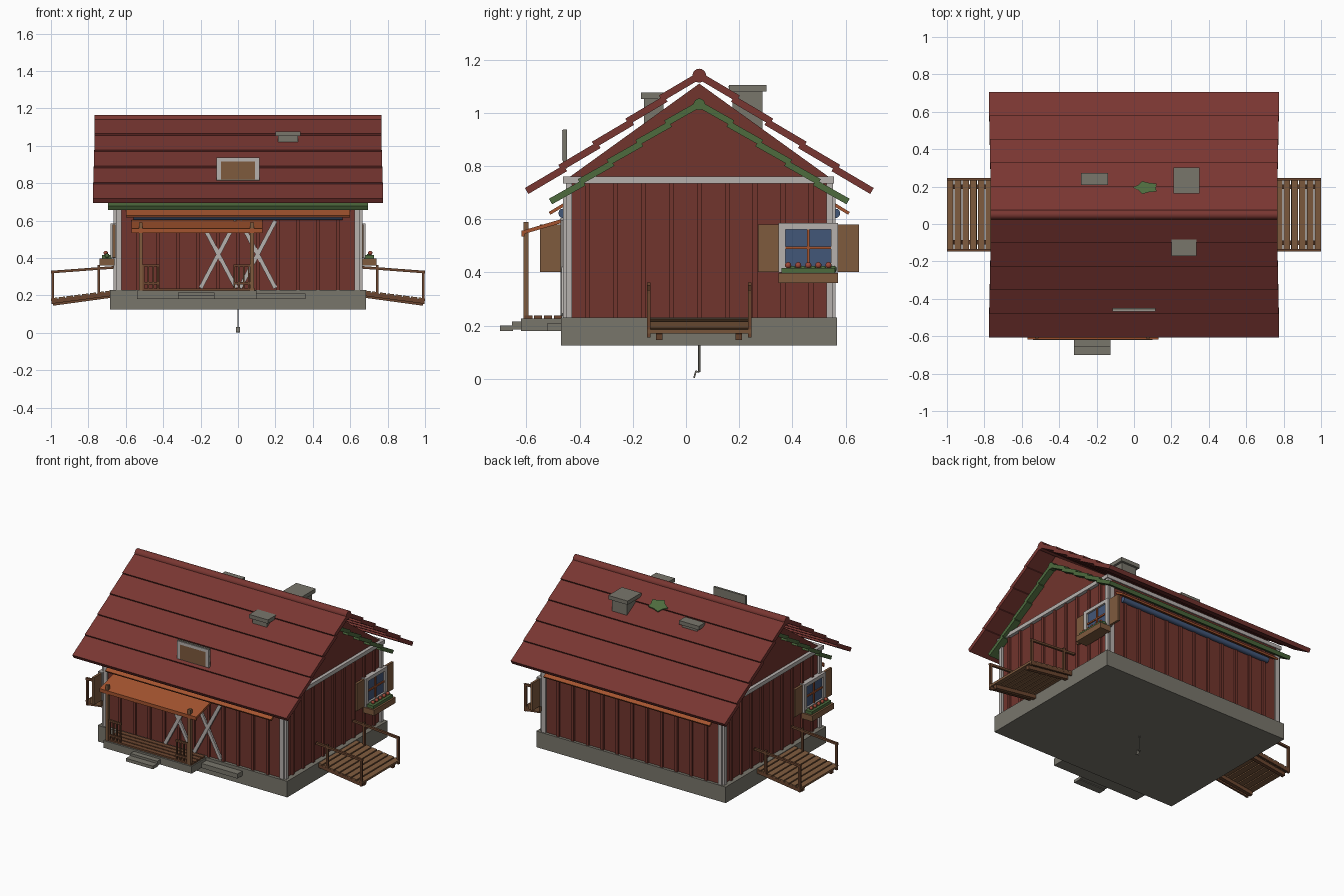
import bpy, bmesh, math
from mathutils import Vector, Matrix

old = bpy.data.objects.get("Cube")
if old:
    bpy.data.objects.remove(old, do_unlink=True)


def material(name, rgb):
    m = bpy.data.materials.new(name)
    m.use_nodes = True
    m.diffuse_color = (*rgb, 1)
    m.node_tree.nodes["Principled BSDF"].inputs["Base Color"].default_value = (*rgb, 1)
    return m


ROOF = material("roof red", (.19, .037, .031))
WALL = material("barn red", (.165, .035, .026))
GREEN = material("leaf green", (.075, .145, .048))
STONE = material("grey stone", (.19, .18, .148))
TRIM = material("pale trim", (.47, .44, .42))
WOOD = material("light wood", (.21, .103, .048))
DARK = material("dark wood", (.145, .06, .028))
ORANGE = material("orange wood", (.37, .088, .028))
BLUE = material("slate blue", (.055, .095, .19))
FLOWER = material("flower red", (.34, .065, .04))

MID = .05            # y of the ridge line
X, Y = Vector((1, 0, 0)), Vector((0, 1, 0))


class Part:
    """Collects simple solids into one named object."""

    def __init__(self, name, mat):
        self.name, self.mat, self.bm = name, mat, bmesh.new()

    def box(self, x0, x1, y0, y1, z0, z1):
        m = Matrix.Translation(((x0 + x1) / 2, (y0 + y1) / 2, (z0 + z1) / 2))
        m = m @ Matrix.Diagonal((x1 - x0, y1 - y0, z1 - z0, 1))
        bmesh.ops.create_cube(self.bm, size=1, matrix=m)
        return self

    def beam(self, p, q, width, thick, side=Y):
        p, q = Vector(p), Vector(q)
        d = q - p
        up = d.cross(side).normalized()
        m = Matrix((d, side * width, up * thick)).transposed().to_4x4()
        m.translation = (p + q) / 2
        bmesh.ops.create_cube(self.bm, size=1, matrix=m)
        return self

    def rod(self, p, q, r, n=12):
        p, q = Vector(p), Vector(q)
        m = (q - p).to_track_quat('Z', 'Y').to_matrix().to_4x4()
        m.translation = (p + q) / 2
        v = bmesh.ops.create_cone(self.bm, cap_ends=True, segments=n, radius1=r,
                                  radius2=r, depth=(q - p).length, matrix=m)["verts"]
        for f in {f for u in v for f in u.link_faces}:
            f.smooth = len(f.verts) == 4
        return self

    def ball(self, c, r):
        v = bmesh.ops.create_icosphere(self.bm, subdivisions=2, radius=r,
                                       matrix=Matrix.Translation(c))["verts"]
        for f in {f for u in v for f in u.link_faces}:
            f.smooth = True
        return self

    def prism(self, points, depth):
        f = self.bm.faces.new([self.bm.verts.new(p) for p in points])
        g = bmesh.ops.extrude_face_region(self.bm, geom=[f])["geom"]
        bmesh.ops.translate(self.bm, vec=depth,
                            verts=[v for v in g if isinstance(v, bmesh.types.BMVert)])
        return self

    def done(self, both_ends=False):
        bm = self.bm
        if both_ends:   # repeat on the other end, turned half way round
            g = bmesh.ops.duplicate(bm, geom=bm.verts[:] + bm.edges[:] + bm.faces[:])["geom"]
            bmesh.ops.rotate(bm, cent=(0, MID, 0), matrix=Matrix.Rotation(math.pi, 3, 'Z'),
                             verts=[v for v in g if isinstance(v, bmesh.types.BMVert)])
        bmesh.ops.recalc_face_normals(bm, faces=bm.faces[:])
        me = bpy.data.meshes.new(self.name)
        bm.to_mesh(me)
        bm.free()
        me.materials.append(self.mat)
        bpy.context.collection.objects.link(bpy.data.objects.new(self.name, me))


# Foundation and walls
Part("foundation", STONE).box(-.685, .685, -.47, .568, .125, .23).done()
outline = [(-.45, .23), (.55, .23), (.55, .75), (MID, 1.11), (-.45, .75)]
Part("walls", WALL).prism([(-.65, y, z) for y, z in outline], X * 1.3).done()

battens = Part("wall_battens", WALL)
for i in range(-5, 6):
    x = i * .107
    battens.box(x - .009, x + .009, -.462, .562, .23, .69)
for i in range(-4, 5):
    y = MID + i * .105
    battens.box(-.662, .662, y - .009, y + .009, .23, .735)
battens.done()

# Pale corner boards and the band under the gables
trim = Part("corner_trim", TRIM)
for x in (-1, 1):
    for y in (-1, 1):
        cx, cy = x * .652, MID + y * .49
        trim.box(cx - .014, cx + .014, cy - .012, cy + .012, .23, .74)
        cx, cy = x * .638, MID + y * .5
        trim.box(cx - .014, cx + .014, cy - .012, cy + .012, .23, .69)
trim.box(-.672, .672, -.463, .557, .735, .76)
trim.done()


# Two lapped roof layers, each with a ridge roll
def roof(name, mat, apex, run, eave, half, thick, roll):
    part = Part(name, mat)
    for s in (-1, 1):
        step = Vector((0, s * run, eave - apex)) / 5
        lift = Vector((0, s * (apex - eave), run)).normalized() * .012
        top = Vector((0, MID, apex))
        for i in range(5):
            a = top + step * i
            part.beam(a, a + step * 1.1 + lift, (half + i * .002) * 2, thick, X)
    part.rod((-half, MID, apex), (half, MID, apex), roll, 16)
    part.done()


roof("main_roof", ROOF, 1.14, .63, .705, .766, .026, .026)
roof("under_roof", GREEN, 1.032, .542, .664, .688, .024, .022)

# Eave boards and gutters on both long sides
boards, gutters = Part("eave_boards", ORANGE), Part("gutters", BLUE)
for s in (-1, 1):
    boards.beam((0, MID + s * .48, .672), (0, MID + s * .563, .622), 1.2, .012, X)
    gutters.rod((-.56, MID + s * .512, .622), (.56, MID + s * .512, .622), .018)
boards.done()
gutters.done()

# Chimneys, roof sign and moss patch
Part("large_chimney", STONE).box(.225, .335, .175, .288, .9, 1.08) \
    .box(.21, .35, .162, .303, 1.08, 1.105).done()
Part("front_vent", STONE).box(.215, .32, -.158, -.085, .96, 1.055) \
    .box(.2, .335, -.17, -.075, 1.052, 1.077).done()
Part("back_vent", STONE).box(-.265, -.155, .215, .262, .95, 1.04) \
    .box(-.283, -.14, .208, .272, 1.035, 1.06).done()
Part("roof_sign_frame", STONE).box(-.115, .115, -.462, -.448, .79, .938).done()
Part("roof_sign_border", TRIM).box(-.115, -.092, -.467, -.46, .82, .935) \
    .box(.092, .115, -.467, -.46, .82, .935).box(-.115, .115, -.467, -.46, .915, .935).done()
Part("roof_sign_panel", WOOD).box(-.092, .092, -.466, -.46, .82, .915).done()
moss = []
for i in range(10):
    a, r = i * math.tau / 10, 1 if i % 2 else .72
    y = .195 + .036 * r * math.sin(a)
    moss.append((.065 + .07 * r * math.cos(a), y, 1.172 - (y - MID) * .69))
Part("moss_patch", GREEN).prism(moss, Vector((0, 0, .006))).done()

# Crossed braces of the barn doors
brace = Part("door_braces", TRIM)
for x in (-.2, .01):
    brace.beam((x, -.466, .24), (x + .19, -.466, .6), .012, .022)
    brace.beam((x, -.463, .6), (x + .19, -.463, .24), .012, .022)
brace.done()

# Front porch: slab, steps, planks, posts, railings and awning
Part("porch_slab", STONE).box(-.54, .098, -.62, -.46, .18, .227).done()
Part("front_steps", STONE).box(-.32, -.125, -.655, -.61, .185, .215) \
    .box(-.32, -.125, -.7, -.65, .18, .2).box(.1, .36, -.52, -.46, .18, .21).done()
planks = Part("porch_planks", DARK)
for i in range(4):
    planks.box(-.53, .09, -.608 + i * .037, -.578 + i * .037, .225, .238)
planks.done()
posts = Part("porch_posts", WOOD)
for x in (-.52, .075):
    posts.box(x - .01, x + .01, -.612, -.592, .225, .59)
posts.done()
rails = Part("porch_railings", DARK)
for x in (-.51, -.025):
    for z in (.265, .36):
        rails.box(x, x + .09, -.608, -.596, z - .006, z + .006)
    for i in range(4):
        rails.box(x + i * .026, x + i * .026 + .009, -.607, -.597, .235, .36)
rails.done()
Part("awning", ORANGE).beam((-.22, -.615, .55), (-.22, -.455, .597), .7, .014, X) \
    .box(-.57, .13, -.618, -.608, .535, .558).done()

# Ramps with plank deck and handrails at both ends
deck, frame = Part("ramp_planks", WOOD), Part("ramp_frame", DARK)
for i in range(8):
    x = .675 + i * .0415
    z = .222 - (x - .66) * .13
    deck.beam((x, MID, z), (x + .034, MID, z - .0045), .39, .014)
for y in (-.1, .198):
    frame.beam((.66, y, .202), (.99, y, .157), .024, .024)
for y in (-.14, .24):
    frame.beam((.665, y, .35), (1, y, .325), .014, .014)
    frame.beam((.665, y, .21), (.995, y, .167), .012, .022)
    frame.box(.738, .752, y - .007, y + .007, .2, .362)
    frame.box(.984, .998, y - .007, y + .007, .155, .333)
deck.done(True)
frame.done(True)

# Windows with shutters and flower boxes at both ends
cy = .46
window = Part("window_frame", TRIM)
for y in (-.112, .086):
    window.box(.65, .682, cy + y, cy + y + .026, .4, .585)
for z in (.4, .562):
    window.box(.65, .682, cy - .112, cy + .112, z, z + .023)
window.done(True)
Part("window_glass", BLUE).box(.65, .67, cy - .09, cy + .09, .415, .57).done(True)
Part("window_bars", ORANGE).box(.665, .677, cy - .005, cy + .005, .42, .565) \
    .box(.665, .677, cy - .088, cy + .088, .488, .498).done(True)
shutters = Part("shutters", WOOD)
for y in (-.19, .11):
    shutters.box(.655, .67, cy + y, cy + y + .08, .402, .58)
shutters.done(True)
Part("flower_box", WOOD).box(.66, .74, cy - .112, cy + .112, .36, .397).done(True)
leaves, flowers = Part("box_leaves", GREEN), Part("flowers", FLOWER)
leaves.box(.675, .728, cy - .1, cy + .1, .395, .416)
for i in range(5):
    y = cy + (i - 2) * .038
    leaves.ball((.7, y + .018, .412), .013)
    flowers.ball((.707, y, .427), .012)
leaves.done(True)
flowers.done(True)

# Hanging hook under the floor
Part("hanging_hook", STONE).rod((0, MID, .13), (0, MID, .025), .004, 8) \
    .beam((0, MID, .025), (0, .037, .028), .02, .006, X) \
    .beam((0, .038, .03), (0, .03, .003), .02, .006, X).done()
